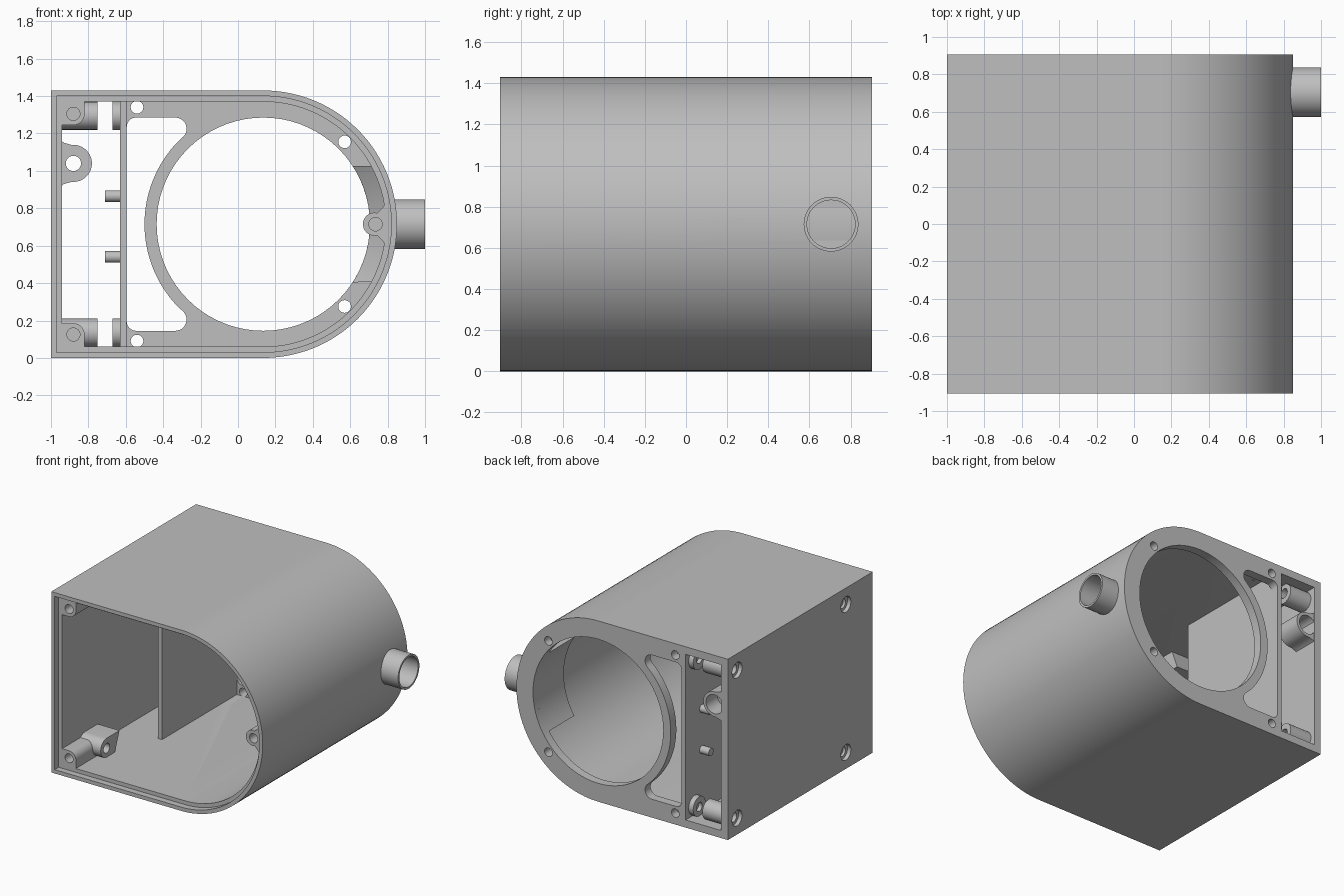
import bpy, bmesh, math

if "Cube" in bpy.data.objects:
    bpy.data.objects.remove(bpy.data.objects["Cube"])

H, CX, CZ = 1.43, 0.135, 0.715      # height, centre of the round side
BACK, FRONT = 0.905, -0.905

grey = bpy.data.materials.new("light_grey")
grey.diffuse_color = (0.52, 0.52, 0.52, 1)
grey.use_nodes = True
grey.node_tree.nodes["Principled BSDF"].inputs["Base Color"].default_value = grey.diffuse_color


def arc(cx, cz, r, a0, a1, n=12):
    return [(cx + r * math.cos(math.radians(a0 + (a1 - a0) * i / n)),
             cz + r * math.sin(math.radians(a0 + (a1 - a0) * i / n))) for i in range(n + 1)]


def circle(cx, cz, r, n=32):
    return arc(cx, cz, r, 0, 360, n)[:-1]


def flip(pts):
    return [(a, H - b) for a, b in pts]


def prism(name, pts, a, b, axis="y"):
    """Extrude a profile: (x, z) points along y, or (y, z) points along x."""
    bm = bmesh.new()
    place = (lambda p, t: (p[0], t, p[1])) if axis == "y" else (lambda p, t: (t, p[0], p[1]))
    lo = [bm.verts.new(place(p, a)) for p in pts]
    hi = [bm.verts.new(place(p, b)) for p in pts]
    bm.faces.new(lo)
    bm.faces.new(hi[::-1])
    for i in range(len(pts)):
        j = (i + 1) % len(pts)
        bm.faces.new((lo[i], hi[i], hi[j], lo[j]))
    bmesh.ops.recalc_face_normals(bm, faces=bm.faces)
    me = bpy.data.meshes.new(name)
    bm.to_mesh(me)
    bm.free()
    me.materials.append(grey)
    ob = bpy.data.objects.new(name, me)
    bpy.context.collection.objects.link(ob)
    return ob


def cut(ob, pts, a, b, axis="y"):
    c = prism("cutter", pts, a, b, axis)
    c.hide_render = True
    m = ob.modifiers.new("cut", "BOOLEAN")
    m.operation, m.solver, m.object = "DIFFERENCE", "EXACT", c
    bpy.context.view_layer.objects.active = ob
    bpy.ops.object.modifier_apply(modifier=m.name)
    bpy.data.objects.remove(c)


def outline(d):
    """D-shaped housing outline, inset by d."""
    return [(-1 + d, H - d), (-1 + d, d)] + arc(CX, CZ, CZ - d, -90, 90, 56)


def rect(x0, z0, x1, z1):
    return [(x0, z0), (x1, z0), (x1, z1), (x0, z1)]


# Housing shell with stepped front rim and open back plate
housing = prism("housing", outline(0), FRONT, BACK)
cut(housing, outline(0.06), -1, 0.835)
cut(housing, outline(0.03), -1, -0.855)
cut(housing, circle(CX, CZ, 0.57, 72), 0.7, 1)
cut(housing, rect(-0.94, 0.06, -0.63, 1.37), 0.7, 1)

# Rounded window beside the large ring
low = (arc(-0.545, 0.195, 0.05, 180, 270, 8) + arc(-0.335, 0.205, 0.06, 270, 405, 12)
       + arc(CX, CZ, 0.635, 223, 181, 16))
cut(housing, low + flip(low)[::-1], 0.7, 1)

# Screw holes in the back plate
for x, z in ((-0.54, 0.09), (0.57, 0.275)):
    for zz in (z, H - z):
        cut(housing, circle(x, zz, 0.034, 20), 0.7, 1)

# Recessed screw holes in the flat side wall
for y in (-0.57, 0.79):
    for z in (0.13, H - 0.13):
        cut(housing, circle(y, z, 0.062, 24), -1.1, -0.97, "x")
        cut(housing, circle(y, z, 0.038, 24), -1.1, -0.9, "x")

# Side spout and its bore
cut(housing, circle(0.705, CZ, 0.117, 40), 0.8, 1.1, "x")
spout = prism("spout", circle(0.705, CZ, 0.133, 48), 0.8, 1.0, "x")
cut(spout, circle(0.705, CZ, 0.117, 40), 0.7, 1.1, "x")

# Thick pad inside the shell behind the spout, ramped at its front
pad = prism("spout_pad", arc(CX, CZ, 0.57, 33, -33, 20) + arc(CX, CZ, 0.67, -27.6, 27.6, 20), 0.42, 0.86)
bm = bmesh.new()
bm.from_mesh(pad.data)
bmesh.ops.triangulate(bm, faces=[f for f in bm.faces if len(f.verts) > 4])
for v in bm.verts:
    if v.co.y < 0.5 and math.hypot(v.co.x - CX, v.co.z - CZ) < 0.6:
        v.co.y = 0.52
bm.to_mesh(pad.data)
bm.free()

# Divider wall with two pegs
prism("divider", rect(-0.63, 0.05, -0.595, 1.38), -0.1, 0.86)
for z in (0.54, 0.865):
    prism("divider_peg", circle(0.70, z, 0.031, 20), -0.71, -0.62, "x")

# Corner screw posts, standoffs and washers, lower and upper
for side, m in (("lower", lambda p: p), ("upper", flip)):
    post = prism(side + "_front_post", m([(-0.95, 0.05), (-0.82, 0.05)]
                 + arc(-0.88, 0.125, 0.06, 0, 90, 8) + [(-0.95, 0.185)]), -0.855, -0.55)
    cut(post, m(circle(-0.88, 0.125, 0.035, 24)), -1, -0.68)
    brace = prism(side + "_front_standoff", m(arc(-0.57, 0.135, 0.075, 90, 270, 14)
                  + [(-0.57, 0.05), (-0.47, 0.05), (-0.41, 0.21)]), -0.95, -0.75, "x")
    cut(brace, m(circle(-0.57, 0.13, 0.038, 24)), -1.1, -0.7, "x")
    stand = prism(side + "_rear_standoff", m(circle(0.79, 0.135, 0.077)), -0.95, -0.75, "x")
    cut(stand, m(circle(0.79, 0.13, 0.038, 24)), -1.1, -0.7, "x")
    washer = prism(side + "_rear_washer", m(circle(0.79, 0.135, 0.077)), -0.67, -0.625, "x")
    cut(washer, m(circle(0.79, 0.13, 0.035, 24)), -0.7, -0.64, "x")

# Screw post on the round side
post = prism("round_side_post", [(0.795, CZ + 0.12), (0.77, CZ + 0.085), (0.745, CZ + 0.06)]
             + arc(0.73, CZ, 0.062, 90, 270, 16)
             + [(0.745, CZ - 0.06), (0.77, CZ - 0.085), (0.795, CZ - 0.12)], -0.855, -0.5)
cut(post, circle(0.735, CZ, 0.036, 24), -1, -0.68)

# Cable socket on the flat side wall, wide bore from the back
socket = prism("cable_socket", [(-0.95, 0.915), (-0.93, 0.93), (-0.89, 0.941)]
               + arc(-0.88, 1.04, 0.099, -90, 90, 20)
               + [(-0.89, 1.139), (-0.93, 1.15), (-0.95, 1.165)], 0.70, 0.9)
cut(socket, circle(-0.88, 1.04, 0.041, 24), 0.6, 1)
cut(socket, circle(-0.88, 1.04, 0.075), 0.76, 1)

# Smooth curved faces, keep hard edges
bpy.ops.object.select_all(action="DESELECT")
for ob in bpy.context.collection.objects:
    ob.select_set(True)
bpy.context.view_layer.objects.active = housing
bpy.ops.object.shade_smooth_by_angle(angle=math.radians(30))
